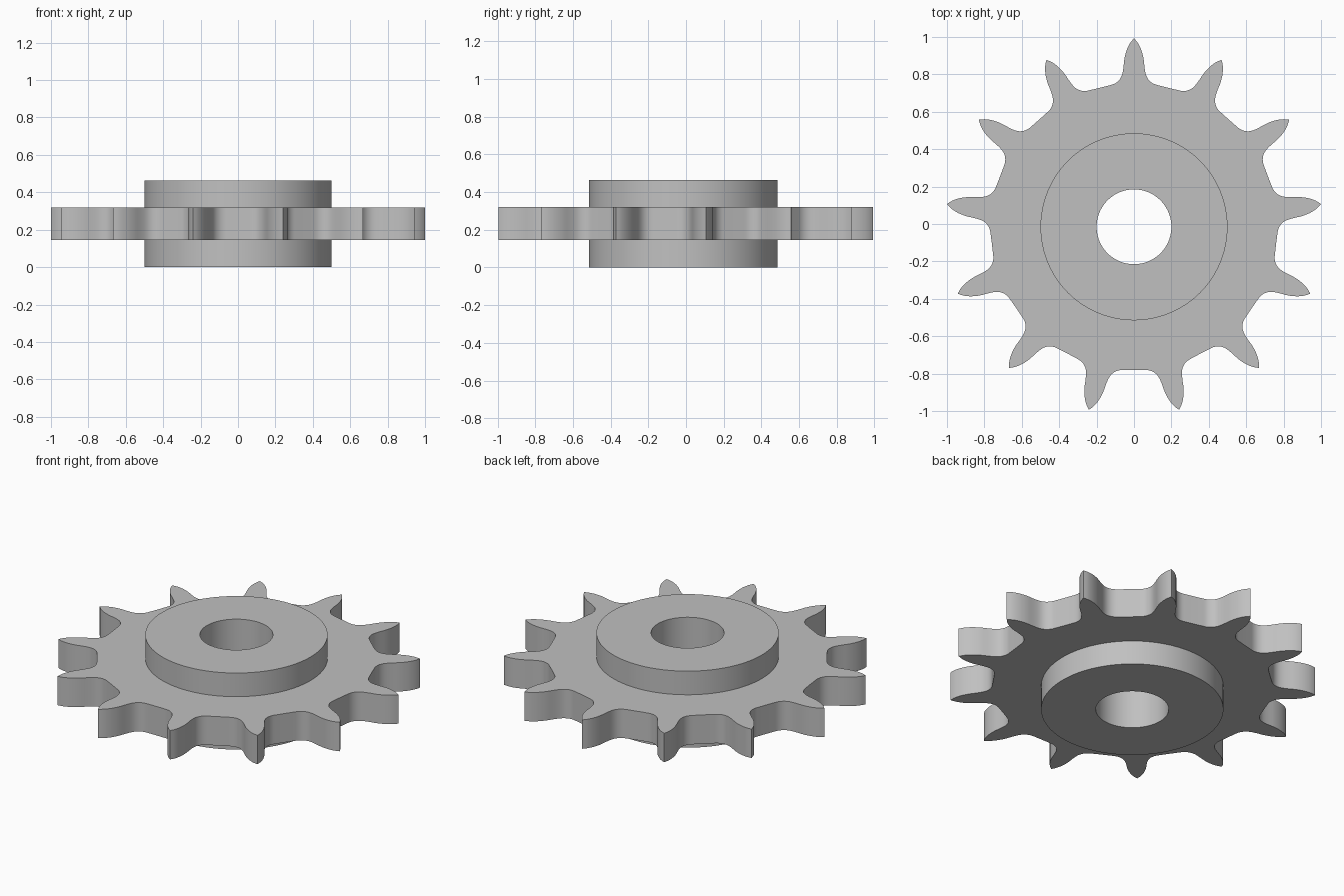
import bpy, bmesh, math
from mathutils import Vector, Matrix

if "Cube" in bpy.data.objects:
    bpy.data.objects.remove(bpy.data.objects["Cube"], do_unlink=True)

TEETH = 13
CENTRE_Y = -0.015

steel = bpy.data.materials.new("grey_steel")
steel.use_nodes = True
COLOUR = (0.53, 0.53, 0.53, 1)
steel.diffuse_color = COLOUR
steel.node_tree.nodes["Principled BSDF"].inputs["Base Color"].default_value = COLOUR


def circle(radius, angles):
    return [Vector((radius * math.cos(a), radius * math.sin(a))) for a in angles]


def ring_solid(name, outer, inner, z0, z1):
    """Solid ring between two outlines with matching point counts."""
    bm = bmesh.new()
    loops = [[bm.verts.new((p.x, p.y, z)) for p in outline]
             for outline, z in ((outer, z0), (outer, z1), (inner, z1), (inner, z0))]
    n = len(outer)
    for k in range(4):
        a, b = loops[k], loops[(k + 1) % 4]
        for i in range(n):
            j = (i + 1) % n
            bm.faces.new((a[i], a[j], b[j], b[i]))
    bmesh.ops.recalc_face_normals(bm, faces=bm.faces)
    mesh = bpy.data.meshes.new(name)
    bm.to_mesh(mesh)
    bm.free()
    mesh.materials.append(steel)
    obj = bpy.data.objects.new(name, mesh)
    obj.location.y = CENTRE_Y
    bpy.context.collection.objects.link(obj)
    bpy.ops.object.select_all(action='DESELECT')
    obj.select_set(True)
    bpy.context.view_layer.objects.active = obj
    bpy.ops.object.shade_smooth_by_angle(angle=math.radians(30))
    return obj


def smooth_path(points, steps):
    """Catmull-Rom curve through the points."""
    pts = [points[0] * 2 - points[1]] + points + [points[-1] * 2 - points[-2]]
    path = []
    for a, b, c, d in zip(pts, pts[1:], pts[2:], pts[3:]):
        for s in range(steps):
            t = s / steps
            path.append(0.5 * (2 * b + (c - a) * t + (2 * a - 5 * b + 4 * c - d) * t ** 2
                               + (3 * b - a - 3 * c + d) * t ** 3))
    return path + [points[-1]]


# Half a tooth from tip to valley: offset from the tooth axis, distance from centre
flank = [Vector(p) for p in (
    (0, 1.008), (0.021, 0.982), (0.039, 0.945), (0.051, 0.9), (0.056, 0.855),
    (0.062, 0.82), (0.072, 0.795), (0.088, 0.776), (0.109, 0.763),
    (0.136, 0.755), (0.183, 0.743))]
half = smooth_path(flank, 3)
# Right side from valley up to the tip, then the mirrored side without the next valley point
tooth = half[::-1] + [Vector((-p.x, p.y)) for p in half[1:-1]]

outline = []
for k in range(TEETH):
    turn = Matrix.Rotation(2 * math.pi * k / TEETH, 2)
    outline += [turn @ p for p in tooth]

# Toothed plate, its inner edge buried in the hub
bore = circle(0.47, [math.atan2(p.y, p.x) for p in outline])
ring_solid("toothed_plate", outline, bore, 0.145, 0.32)

# Hub with a through bore
SEGMENTS = 96
angles = [2 * math.pi * i / SEGMENTS for i in range(SEGMENTS)]
ring_solid("hub", circle(0.5, angles), circle(0.2, angles), 0, 0.463)
